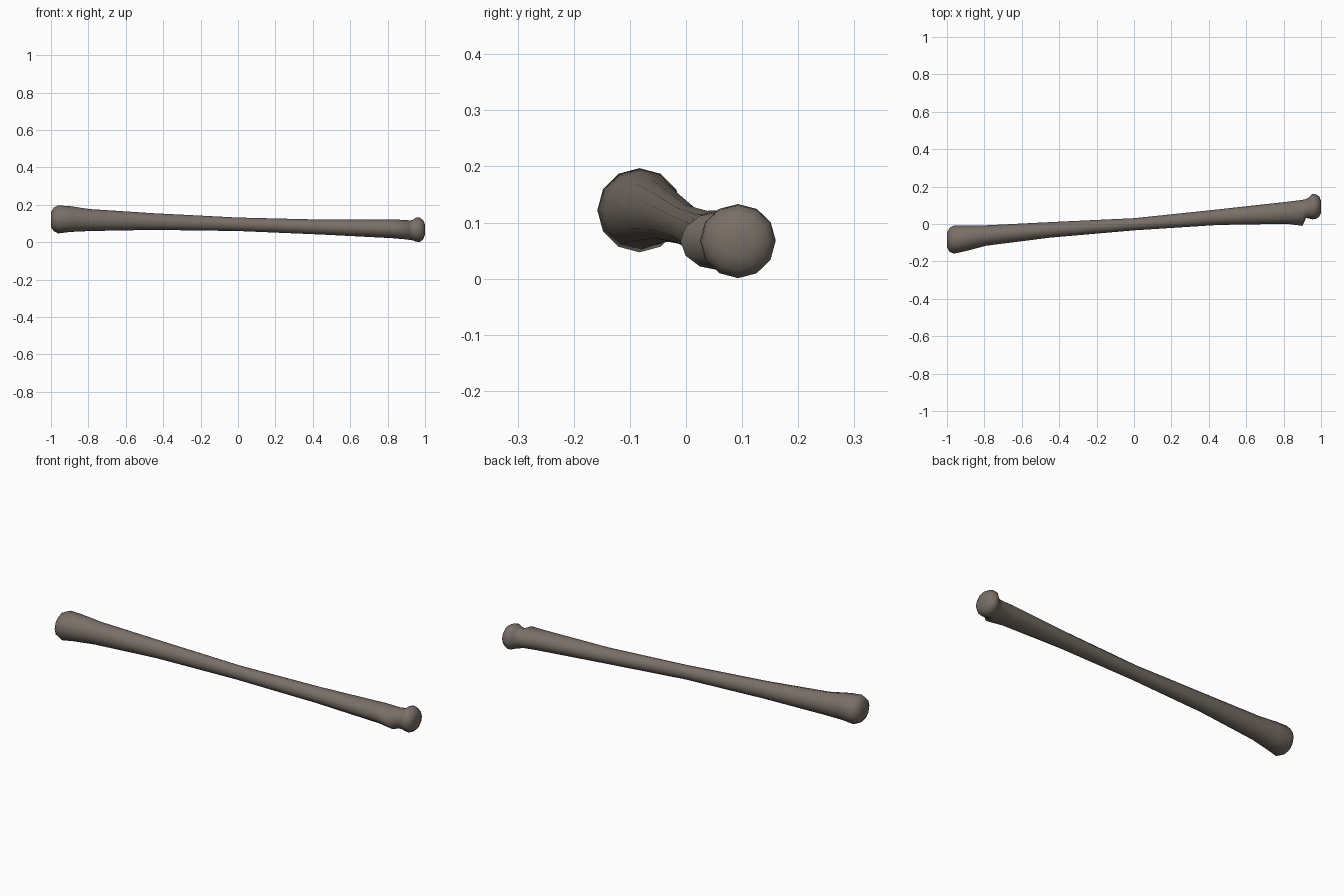
import bpy, bmesh
from math import cos, sin, tau

cube = bpy.data.objects.get("Cube")
if cube:
    bpy.data.objects.remove(cube, do_unlink=True)

SIDES = 12

# One flat bone colour
bone = bpy.data.materials.new("grey brown bone")
bone.use_nodes = True
colour = (0.19, 0.16, 0.135, 1)
bone.diffuse_color = colour
bone.node_tree.nodes["Principled BSDF"].inputs["Base Color"].default_value = colour

# Cross-sections along the bone: x, bottom and top y, bottom and top z
sections = [
    (-1.0, -.125, -.045, .08, .16),      # rounded wide end
    (-.985, -.15, -.02, .06, .185),
    (-.962, -.158, -.008, .047, .197),
    (-.9, -.145, -.008, .055, .193),
    (-.79, -.116, -.007, .06, .177),
    (-.45, -.073, .01, .066, .155),      # shaft
    (0, -.034, .031, .06, .132),
    (.45, -.005, .078, .041, .121),
    (.82, .001, .119, .022, .122),
    (.9, -.01, .129, .015, .119),        # knob before the neck
    (.92, .032, .133, .012, .116),       # neck
    (.936, .029, .143, .01, .12),
    (.952, .025, .16, .003, .133),       # round head
    (.972, .027, .159, .001, .131),
    (.99, .038, .148, .015, .118),
    (1.0, .06, .125, .04, .095),
]


def loft(name, rows):
    """Join elliptical rings into one closed skin."""
    bm = bmesh.new()
    rings = []
    for x, y0, y1, z0, z1 in rows:
        ring = []
        for i in range(SIDES):
            a = tau * i / SIDES
            ring.append(bm.verts.new((x,
                                      (y0 + y1) / 2 + (y1 - y0) / 2 * cos(a),
                                      (z0 + z1) / 2 + (z1 - z0) / 2 * sin(a))))
        rings.append(ring)
    for a, b in zip(rings, rings[1:]):
        for i in range(SIDES):
            j = (i + 1) % SIDES
            bm.faces.new((a[i], a[j], b[j], b[i]))
    bm.faces.new(rings[0])
    bm.faces.new(rings[-1])
    bmesh.ops.recalc_face_normals(bm, faces=bm.faces)
    mesh = bpy.data.meshes.new(name)
    bm.to_mesh(mesh)
    bm.free()
    mesh.materials.append(bone)
    mesh.shade_smooth()
    obj = bpy.data.objects.new(name, mesh)
    bpy.context.collection.objects.link(obj)
    return obj


loft("long_bone", sections)
